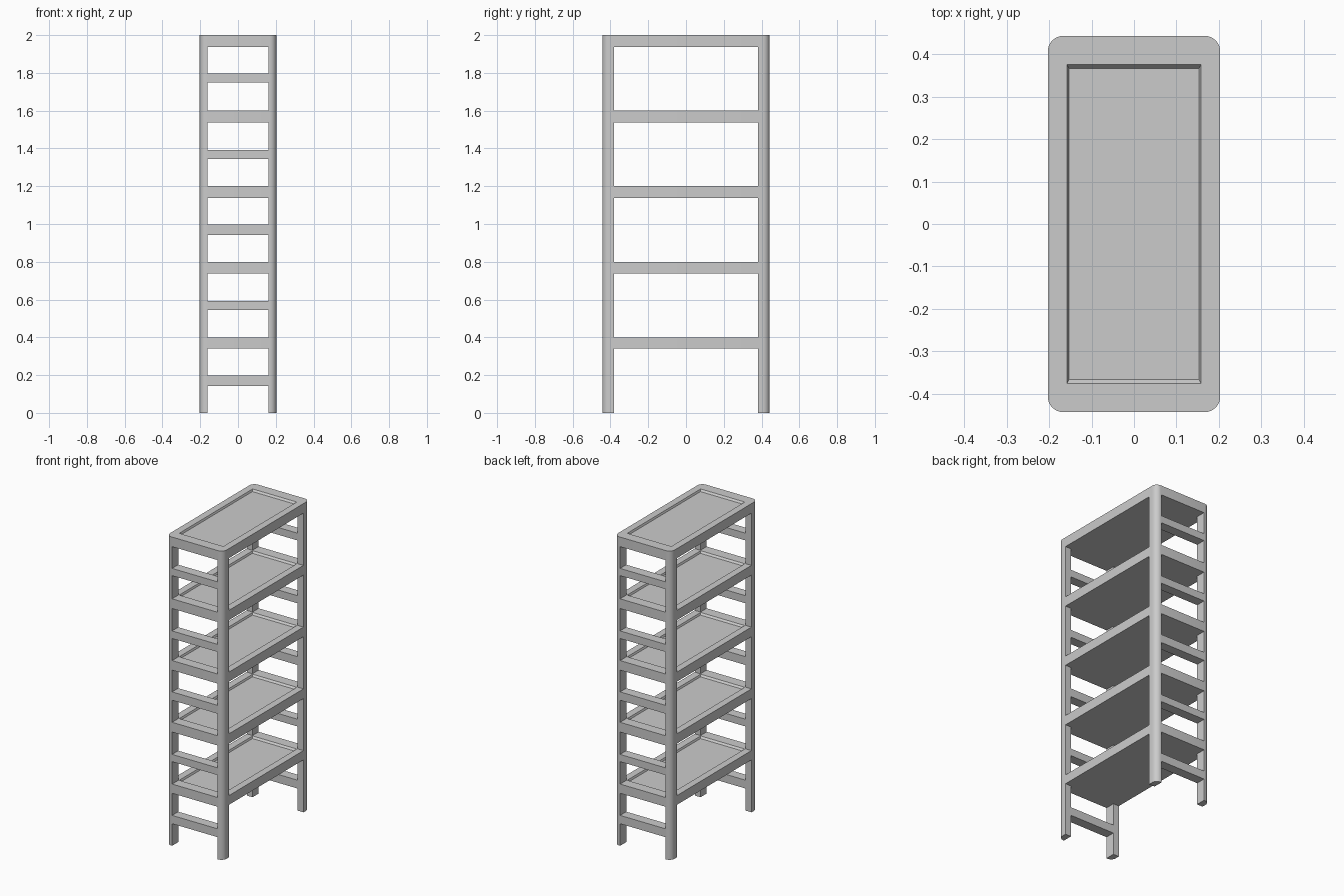
import bpy, bmesh, math

if "Cube" in bpy.data.objects:
    bpy.data.objects.remove(bpy.data.objects["Cube"])

HX, HY, R = 0.203, 0.443, 0.036      # half footprint and corner radius
IX, IY = 0.162, 0.38                 # inner faces of the posts
SHELVES = [(0.34, 0.40), (0.737, 0.80), (1.138, 1.20), (1.537, 1.60), (1.938, 2.0)]
RUNGS = [(0.143, 0.197), (0.545, 0.592), (0.943, 0.997), (1.343, 1.392), (1.75, 1.797)]


def corner_arc(sx, sy, n=8):
    """Rounded outer corner in plan, for the quadrant (sx, sy)."""
    pts = []
    for i in range(n + 1):
        a = math.pi / 2 * i / n
        pts.append((sx * (HX - R + R * math.cos(a)), sy * (HY - R + R * math.sin(a))))
    return pts


def make(name, bm):
    bmesh.ops.recalc_face_normals(bm, faces=bm.faces)
    me = bpy.data.meshes.new(name)
    bm.to_mesh(me)
    bm.free()
    ob = bpy.data.objects.new(name, me)
    bpy.context.collection.objects.link(ob)
    bpy.ops.object.select_all(action='DESELECT')
    ob.select_set(True)
    bpy.context.view_layer.objects.active = ob
    bpy.ops.object.shade_smooth_by_angle(angle=math.radians(30))
    return ob


def prism(bm, pts, z0, z1):
    """Extrude a plan outline from z0 to z1."""
    lo = [bm.verts.new((x, y, z0)) for x, y in pts]
    hi = [bm.verts.new((x, y, z1)) for x, y in pts]
    n = len(pts)
    for i in range(n):
        j = (i + 1) % n
        bm.faces.new((lo[i], lo[j], hi[j], hi[i]))
    bm.faces.new(lo)
    return bm.faces.new(hi)


def rect(x0, x1, y0, y1):
    return [(x0, y0), (x1, y0), (x1, y1), (x0, y1)]


# Shelves: rounded slabs with a shallow bevelled tray in the top
def shelf(name, z0, z1):
    bm = bmesh.new()
    outline = (corner_arc(1, 1) + corner_arc(-1, 1)[::-1]
               + corner_arc(-1, -1) + corner_arc(1, -1)[::-1])
    top = prism(bm, outline, z0, z1)
    outer = list(top.verts)
    bm.faces.remove(top)
    rim = [bm.verts.new((x, y, z1)) for x, y in rect(-0.158, 0.158, -0.376, 0.376)]
    floor = [bm.verts.new((x, y, z1 - 0.012)) for x, y in rect(-0.153, 0.153, -0.366, 0.366)]
    for i in range(4):
        j = (i + 1) % 4
        bm.faces.new((rim[i], rim[j], floor[j], floor[i]))
    bm.faces.new(floor)
    # flat border: one fan per corner plus one strip per side
    quads = [(-1, -1), (1, -1), (1, 1), (-1, 1)]
    groups = []
    for (sx, sy), r in zip(quads, rim):
        g = [v for v in outer if v.co.x * sx > 0 and v.co.y * sy > 0]
        g.sort(key=lambda v: math.atan2(v.co.y - sy * (HY - R), v.co.x - sx * (HX - R)) % (2 * math.pi)
               if sx * sy != -1 or sy > 0 else
               math.atan2(v.co.y - sy * (HY - R), v.co.x - sx * (HX - R)))
        if (sx, sy) == (1, 1):
            g.sort(key=lambda v: v.co.y)
        groups.append(g)
        bm.faces.new([r] + g)
    for i in range(4):
        j = (i + 1) % 4
        bm.faces.new((rim[i], groups[i][-1], groups[j][0], rim[j]))
    make(name, bm)


for k, (z0, z1) in enumerate(SHELVES):
    shelf(f"shelf_{k + 1}", z0, z1)

# Corner posts: one length per gap between shelves
for sx, sx_name in ((-1, "left"), (1, "right")):
    for sy, sy_name in ((-1, "front"), (1, "back")):
        bm = bmesh.new()
        plan = ([(sx * HX, sy * IY)] + corner_arc(sx, sy)
                + [(sx * IX, sy * HY), (sx * IX, sy * IY)])
        base = 0.0
        for z0, z1 in SHELVES:
            prism(bm, plan, base, z0)
            base = z1
        make(f"{sy_name}_{sx_name}_post", bm)

# End rungs between the posts
for sy, name in ((-1, "front"), (1, "back")):
    for k, (z0, z1) in enumerate(RUNGS):
        bm = bmesh.new()
        y0, y1 = sorted((sy * IY, sy * HY))
        prism(bm, rect(-IX, IX, y0, y1), z0, z1)
        make(f"{name}_rung_{k + 1}", bm)
